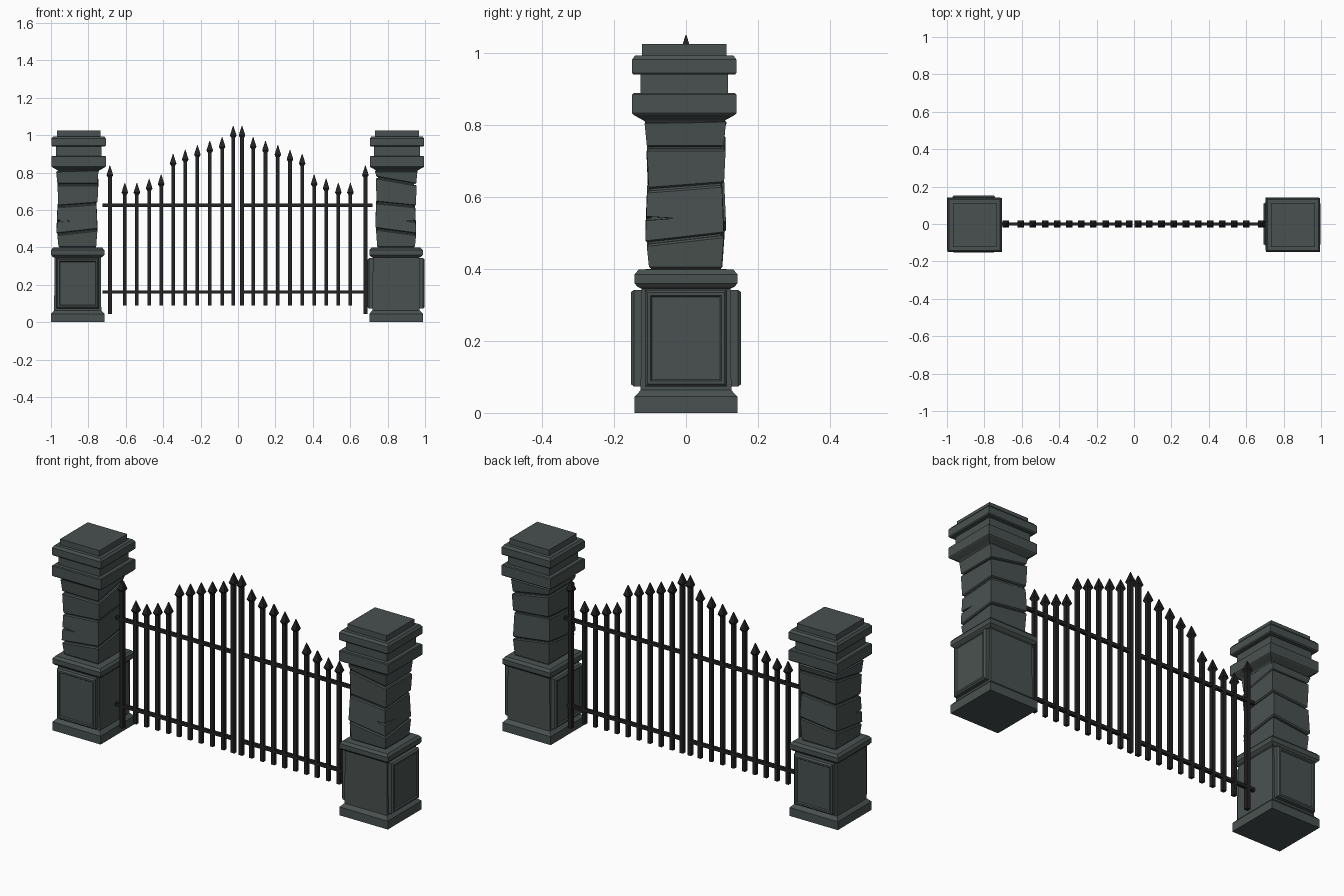
import bpy, bmesh, math
from mathutils import Matrix, Vector

if "Cube" in bpy.data.objects:
    bpy.data.objects.remove(bpy.data.objects["Cube"])


def material(name, rgb):
    m = bpy.data.materials.new(name)
    m.diffuse_color = (*rgb, 1)
    m.use_nodes = True
    m.node_tree.nodes["Principled BSDF"].inputs["Base Color"].default_value = m.diffuse_color
    return m


STONE = material("grey_green_stone", (0.066, 0.083, 0.080))
IRON = material("black_iron", (0.016, 0.016, 0.017))


def make(name, bm, mat):
    bmesh.ops.recalc_face_normals(bm, faces=bm.faces)
    me = bpy.data.meshes.new(name)
    bm.to_mesh(me)
    bm.free()
    me.materials.append(mat)
    ob = bpy.data.objects.new(name, me)
    bpy.context.collection.objects.link(ob)
    return ob


def square(w):
    return [(-w, -w), (w, -w), (w, w), (-w, w)]


def loft(bm, rings, mtx=Matrix.Identity(4)):
    """Join rings of four points and cap both ends."""
    loops = [[bm.verts.new(mtx @ Vector(p)) for p in r] for r in rings]
    for a, b in zip(loops, loops[1:]):
        for i in range(4):
            j = (i + 1) % 4
            bm.faces.new((a[i], a[j], b[j], b[i]))
    bm.faces.new(loops[0][::-1])
    bm.faces.new(loops[-1])


def profile(bm, pts, x=0, y=0):
    loft(bm, [[(x + a, y + b, z) for a, b in square(w)] for w, z in pts])


# Pedestal: footing, body and ledge
def pedestal():
    bm = bmesh.new()
    profile(bm, [(.143, 0), (.143, .045), (.126, .063), (.124, .345), (.134, .35),
                 (.143, .36), (.143, .385), (.132, .398), (.10, .40)])
    # Raised framed panels on two opposite sides
    steps = [(.114, .10), (.114, .145), (.107, .153), (.098, .153), (.094, .147)]
    for turn in (0, math.pi):
        rings = []
        for w, d in steps:
            k = .114 - w
            z0, z1 = .073 + k, .342 - k
            rings.append([(-w, -d, z0), (w, -d, z0), (w, -d, z1), (-w, -d, z1)])
        loft(bm, rings, Matrix.Rotation(turn, 4, 'Z'))
    return make("pedestal", bm, STONE)


# Shaft: four stones between tilted joints, around a narrower core
JOINTS = [(.398, 0, 0), (.4975, .114, .136), (.6375, .077, .10), (.755, 0, .18), (.814, .02, 0)]
WIDTHS = [(.101, .107), (.109, .104), (.105, .109), (.107, .113)]
SHIFTS = [(-.002, 0), (-.004, .002), (.001, -.001), (-.002, -.001)]


def shaft():
    bm = bmesh.new()
    for i, ((wb, wt), (sx, sy)) in enumerate(zip(WIDTHS, SHIFTS)):
        def ring(w, joint, lift):
            z, b, c = joint
            return [(x + sx, y + sy, z + b * x + c * y + lift) for x, y in square(w)]
        lo, hi = JOINTS[i], JOINTS[i + 1]
        loft(bm, [ring(wb - .005, lo, .003), ring(wb, lo, .008),
                  ring(wt, hi, -.008), ring(wt - .005, hi, -.003)])
    ob = make("shaft_stones", bm, STONE)

    # Corner crack cut with a thin wedge
    bm = bmesh.new()
    v = [bm.verts.new(p) for p in ((-.03, -.103, .541), (-.103, -.03, .541),
                                   (-.13, -.13, .549), (-.13, -.13, .531))]
    for f in ((0, 1, 2), (0, 1, 3), (0, 2, 3), (1, 2, 3)):
        bm.faces.new([v[k] for k in f])
    cutter = make("crack_cutter", bm, STONE)
    cutter.hide_render = True
    mod = ob.modifiers.new("crack", 'BOOLEAN')
    mod.operation, mod.solver, mod.object = 'DIFFERENCE', 'EXACT', cutter
    deps = bpy.context.evaluated_depsgraph_get()
    me = bpy.data.meshes.new_from_object(ob.evaluated_get(deps))
    ob.modifiers.clear()
    ob.data = me
    bpy.data.objects.remove(cutter)
    return ob


def core():
    bm = bmesh.new()
    profile(bm, [(.097, .39), (.097, .83)])
    return make("shaft_core", bm, STONE)


# Capital: two collars, neck and cap slab
def capital():
    bm = bmesh.new()
    profile(bm, [(.106, .805), (.112, .812), (.142, .829), (.145, .833), (.145, .885), (.141, .889),
                 (.122, .889), (.122, .94), (.141, .94), (.145, .945), (.145, .982),
                 (.136, .994), (.117, .994), (.117, 1.025)])
    return make("capital", bm, STONE)


# Left pillar, and a right pillar turned a quarter
for part, dx, dy in ((pedestal(), 0, 0), (shaft(), 0, 0), (core(), 0, 0), (capital(), .005, -.005)):
    base = part.name
    right = part.copy()
    bpy.context.collection.objects.link(right)
    part.name, right.name = "left_" + base, "right_" + base
    part.location = (-.857 + dx, dy, 0)
    right.location = (.845 + dx, dy, 0)
    right.rotation_euler.z = math.pi / 2

# Gate leaves: bars with spear heads, and two rails each
BARS = [(.0235, 1.05), (.083, .99), (.149, .97), (.215, .947), (.28, .922), (.345, .90),
        (.409, .79), (.473, .767), (.5385, .745), (.603, .745), (.683, .838)]
for name, s in (("left", -1), ("right", 1)):
    bars, heads, rails = bmesh.new(), bmesh.new(), bmesh.new()
    for i, (x, top) in enumerate(BARS):
        end = i in (0, len(BARS) - 1)
        w = .0105 if end else .0095
        bottom = .045 if i == len(BARS) - 1 else .088
        px = s * x - .002
        profile(bars, [(w, bottom), (w, top - .055)], px)
        profile(heads, [(.008, top - .068), (.0175, top - .052), (.014, top - .04), (.0012, top)], px)
    for z in (.162, .625):
        loft(rails, [[(s * x - .002, a, z + b) for a, b in square(.0085)] for x in (.02, .722)])
    make(name + "_gate_bars", bars, IRON)
    make(name + "_gate_spear_heads", heads, IRON)
    make(name + "_gate_rails", rails, IRON)
